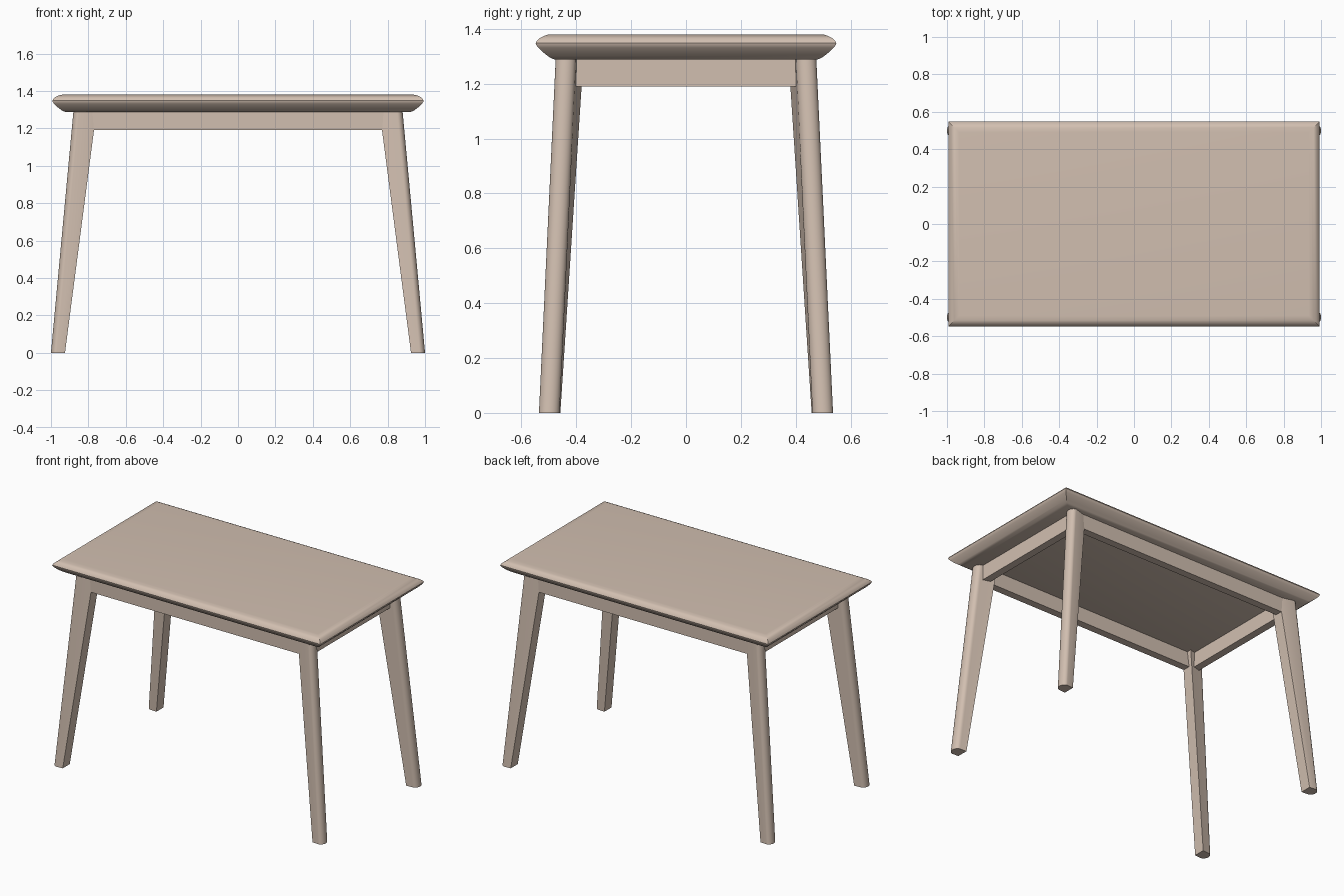
import bpy, bmesh, math

if "Cube" in bpy.data.objects:
    bpy.data.objects.remove(bpy.data.objects["Cube"])

wood = bpy.data.materials.new("pale wood")
wood.diffuse_color = (0.64, 0.52, 0.435, 1)
wood.use_nodes = True
wood.node_tree.nodes["Principled BSDF"].inputs["Base Color"].default_value = wood.diffuse_color


def make_object(name, rings, angle=30):
    """Skin a stack of equal-sized closed rings and cap both ends."""
    bm = bmesh.new()
    loops = [[bm.verts.new(p) for p in ring] for ring in rings]
    n = len(loops[0])
    for a, b in zip(loops, loops[1:]):
        for i in range(n):
            j = (i + 1) % n
            bm.faces.new((a[i], a[j], b[j], b[i]))
    bm.faces.new(loops[0][::-1])
    bm.faces.new(loops[-1])
    bmesh.ops.recalc_face_normals(bm, faces=bm.faces)
    mesh = bpy.data.meshes.new(name)
    bm.to_mesh(mesh)
    bm.free()
    mesh.materials.append(wood)
    obj = bpy.data.objects.new(name, mesh)
    bpy.context.collection.objects.link(obj)
    bpy.ops.object.select_all(action='DESELECT')
    bpy.context.view_layer.objects.active = obj
    obj.select_set(True)
    bpy.ops.object.shade_smooth_by_angle(angle=math.radians(angle))
    return obj


def rect(x0, x1, y0, y1, z):
    return [(x0, y0, z), (x1, y0, z), (x1, y1, z), (x0, y1, z)]


# Tabletop: rounded edge profile (inset, height) with mitred corners
profile = [(0.070, 1.288), (0.056, 1.293), (0.040, 1.304), (0.024, 1.317),
           (0.010, 1.331), (0.002, 1.341), (0.000, 1.348), (0.005, 1.357),
           (0.016, 1.367), (0.032, 1.375), (0.046, 1.379), (0.058, 1.380)]
make_object("tabletop", [rect(-0.993 + d, 0.993 - d, -0.548 + d, 0.548 - d, z)
                         for d, z in profile])


# Legs: splayed, tapered boards with a rounded outer end, toed inward
def leg_ring(z, x_out, x_in, y_mid, shift, sx, sy):
    r, depth = 0.0375, 0.03
    pts = []
    for i in range(13):
        a = -math.pi / 2 + math.pi * i / 12
        pts.append((x_out - depth + depth * math.cos(a), y_mid + r * math.sin(a)))
    pts += [(x_in, y_mid - shift + r), (x_in, y_mid - shift - r)]
    return [(sx * x, sy * y, z) for x, y in pts]


for sy, depth_name in ((-1, "front"), (1, "back")):
    for sx, side in ((-1, "left"), (1, "right")):
        make_object(f"{depth_name}_{side}_leg", [
            leg_ring(0.0, 1.0, 0.925, 0.4985, 0.003, sx, sy),
            leg_ring(1.29, 0.88, 0.757, 0.4375, 0.026, sx, sy)])


# Aprons: rails joining the legs under the top
def rail(name, x0, x1, y0, y1):
    make_object(name, [rect(x0, x1, y0, y1, 1.19), rect(x0, x1, y0, y1, 1.29)])


for s, long_name, short_name in ((-1, "front", "left"), (1, "back", "right")):
    rail(long_name + "_apron", -0.79, 0.79, *sorted((s * 0.405, s * 0.455)))
    rail(short_name + "_apron", *sorted((s * 0.795, s * 0.845)), -0.402, 0.402)
